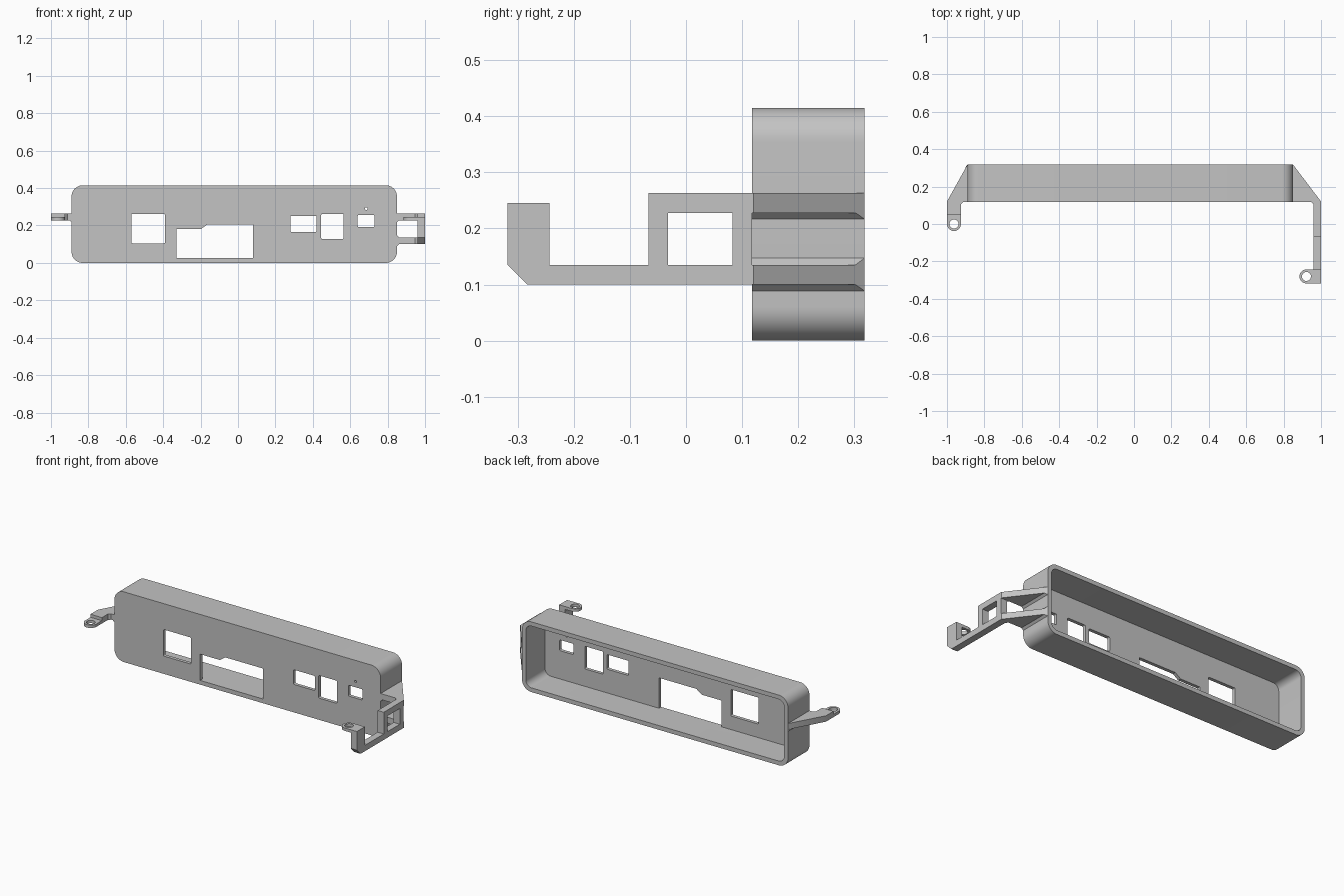
import bpy, bmesh, math
from mathutils import Vector

cube = bpy.data.objects.get("Cube")
if cube:
    bpy.data.objects.remove(cube, do_unlink=True)

grey = bpy.data.materials.new("plain_grey")
grey.use_nodes = True
COLOUR = (0.55, 0.55, 0.55, 1)
grey.diffuse_color = COLOUR
grey.node_tree.nodes["Principled BSDF"].inputs["Base Color"].default_value = COLOUR


def loft(name, start, end):
    """Solid between two matching loops of points."""
    bm = bmesh.new()
    a = [bm.verts.new(p) for p in start]
    b = [bm.verts.new(p) for p in end]
    n = len(a)
    bm.faces.new(a)
    bm.faces.new(b[::-1])
    for i in range(n):
        j = (i + 1) % n
        bm.faces.new((a[j], a[i], b[i], b[j]))
    bmesh.ops.recalc_face_normals(bm, faces=bm.faces)
    mesh = bpy.data.meshes.new(name)
    bm.to_mesh(mesh)
    bm.free()
    mesh.materials.append(grey)
    obj = bpy.data.objects.new(name, mesh)
    bpy.context.collection.objects.link(obj)
    return obj


def prism(name, outline, axis, lo, hi):
    """Extrude a flat outline along one axis."""
    def place(p, d):
        q = list(p)
        q.insert("xyz".index(axis), d)
        return q
    return loft(name, [place(p, lo) for p in outline], [place(p, hi) for p in outline])


def rounded(x0, x1, z0, z1, r, steps=4):
    pts = []
    corners = ((x1 - r, z1 - r), (x0 + r, z1 - r), (x0 + r, z0 + r), (x1 - r, z0 + r))
    for k, (cx, cz) in enumerate(corners):
        for i in range(steps + 1):
            t = math.pi / 2 * (k + i / steps)
            pts.append((cx + r * math.cos(t), cz + r * math.sin(t)))
    return pts


def arc(cx, cy, r, start, sweep, steps):
    return [(cx + r * math.cos(math.radians(start + sweep * i / steps)),
             cy + r * math.sin(math.radians(start + sweep * i / steps)))
            for i in range(steps + 1)]


def circle(cx, cy, r, n=24):
    return arc(cx, cy, r, 0, 360, n)[:-1]


def activate(obj):
    bpy.ops.object.select_all(action="DESELECT")
    obj.select_set(True)
    bpy.context.view_layer.objects.active = obj


def combine(obj, other, operation="DIFFERENCE"):
    activate(obj)
    mod = obj.modifiers.new("combine", "BOOLEAN")
    mod.operation = operation
    mod.solver = "EXACT"
    mod.object = other
    bpy.ops.object.modifier_apply(modifier=mod.name)
    bpy.data.objects.remove(other, do_unlink=True)


FRONT, BACK = 0.118, 0.318
LEFT, RIGHT, TOP = -0.89, 0.85, 0.415
WALL = 0.025

# Open-backed tray with rounded corners
tray = prism("tray", rounded(LEFT, RIGHT, 0, TOP, 0.06, 10), "y", FRONT, BACK)
combine(tray, prism("cavity", rounded(LEFT + WALL, RIGHT - WALL, WALL, TOP - WALL, 0.038, 10),
                    "y", FRONT + 0.02, BACK + 0.1))

# Port openings in the front panel
ports = [(-0.57, -0.39, 0.105, 0.262), (0.28, 0.42, 0.165, 0.252),
         (0.445, 0.565, 0.128, 0.262), (0.64, 0.73, 0.192, 0.256)]
outlines = [rounded(*p, 0.006) for p in ports]
outlines.append([(-0.33, 0.025), (0.08, 0.025), (0.08, 0.205), (-0.165, 0.205),
                 (-0.2, 0.18), (-0.33, 0.18)])
outlines.append(circle(0.685, 0.29, 0.007, 16))
for outline in outlines:
    combine(tray, prism("port_cutter", outline, "y", FRONT - 0.05, FRONT + 0.05))

# Left bracket: solid gusset stepping down to a screw eye
LOW, HIGH, EYE_TOP = 0.228, 0.263, 0.245
prism("left_gusset", [(LEFT, BACK), (-1, 0.12), (-1, 0.05), (-0.925, 0.05),
                      (-0.925, 0.105), (-0.912, FRONT), (LEFT, FRONT)], "z", LOW, HIGH)
left_eye = prism("left_screw_eye", [(-0.925, 0.05), (-1, 0.05)] + arc(-0.9625, 0, 0.0375, 180, 180, 20),
                 "z", LOW, EYE_TOP)
combine(left_eye, prism("eye_cutter", circle(-0.9625, 0, 0.024), "z", 0, 1))

# Right bracket: two gussets, a window frame, a rail and an upright
for label, z in (("upper", LOW), ("lower", 0.1)):
    prism("right_gusset_" + label, [(RIGHT, BACK), (1, 0.12), (1, 0.1), (0.96, 0.1),
                                    (0.96, 0.105), (0.947, FRONT), (RIGHT, FRONT)],
          "z", z, z + 0.035)
arm = prism("right_arm", [(FRONT, 0.1), (FRONT, HIGH), (-0.067, HIGH), (-0.067, 0.135),
                          (-0.243, 0.135), (-0.243, EYE_TOP), (-0.318, EYE_TOP),
                          (-0.318, 0.135), (-0.283, 0.1)], "x", 0.96, 1)
combine(arm, prism("window_cutter", [(-0.032, 0.135), (0.083, 0.135), (0.083, LOW), (-0.032, LOW)],
                   "x", 0.9, 1.1))
right_eye = prism("right_screw_eye", [(0.96, -0.318), (0.96, -0.243)]
                  + arc(0.922, -0.2805, 0.0375, 90, 180, 20), "z", LOW, EYE_TOP)
combine(right_eye, prism("eye_cutter", circle(0.922, -0.2805, 0.024), "z", 0, 1))

# Small chamfers where the gussets meet the tray
for name, wall, side, z, dz in (("left_chamfer", LEFT, -1, LOW, -0.011),
                                ("right_chamfer_upper", RIGHT, 1, LOW, -0.011),
                                ("right_chamfer_middle", RIGHT, 1, 0.135, 0.012),
                                ("right_chamfer_lower", RIGHT, 1, 0.1, -0.011)):
    tip = wall + side * 0.012
    loft(name, [(wall, FRONT, z + dz), (wall, FRONT, z), (tip, FRONT, z)],
         [(wall, BACK, z + dz), (wall, BACK, z), (tip, BACK - 0.016, z)])

# Smooth the curves and keep the edges sharp
for obj in list(bpy.context.collection.objects):
    if obj.type == "MESH":
        activate(obj)
        bpy.ops.object.shade_smooth_by_angle(angle=math.radians(30))
